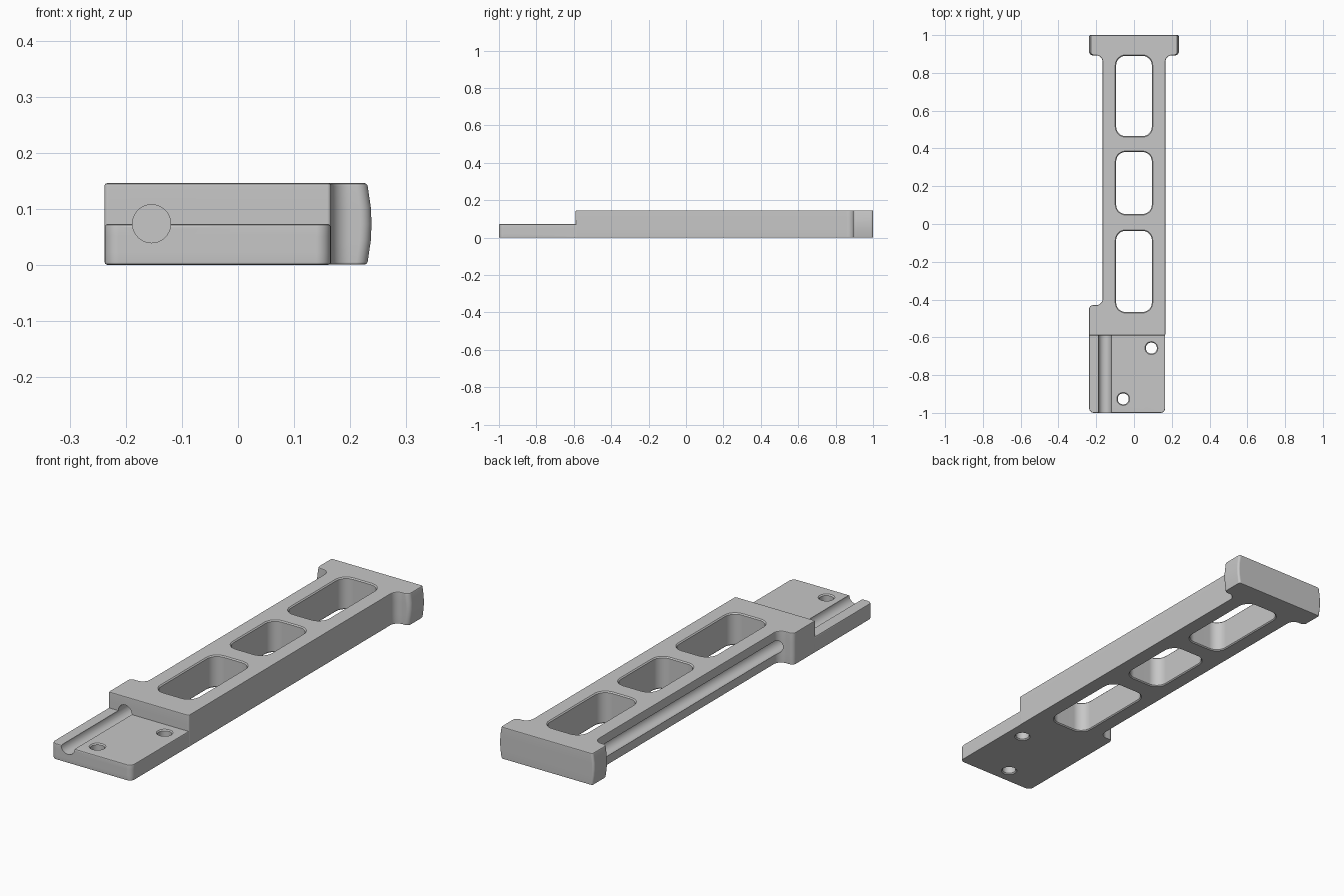
import bpy, bmesh, math
from mathutils import Vector, Matrix

cube = bpy.data.objects.get("Cube")
if cube:
    bpy.data.objects.remove(cube, do_unlink=True)

HEIGHT = 0.146
MID = HEIGHT / 2
EDGE = 0.005

grey = bpy.data.materials.new("matte_grey")
grey.use_nodes = True
colour = (0.57, 0.57, 0.57, 1)
grey.diffuse_color = colour
grey.node_tree.nodes["Principled BSDF"].inputs["Base Color"].default_value = colour


def rounded(corners, steps=8):
    """Points and outward normals through (x, y, radius) corners made into arcs."""
    out = []
    for i, (x, y, r) in enumerate(corners):
        p = Vector((x, y))
        a = (Vector(corners[i - 1][:2]) - p).normalized()
        b = (Vector(corners[(i + 1) % len(corners)][:2]) - p).normalized()
        side = 1 if a.y * b.x - a.x * b.y > 0 else -1
        centre = p + (a + b) * r
        for k in range(steps + 1):
            t = math.pi / 2 * k / steps
            spoke = -b * math.cos(t) - a * math.sin(t)
            out.append((centre + spoke * r, spoke * side))
    return out


def rectangle(x0, x1, y0, y1, r):
    return rounded([(x0, y0, r), (x1, y0, r), (x1, y1, r), (x0, y1, r)])


def soft_rims(z0, z1):
    """Levels (z, inset) of a block with rounded top and bottom rims."""
    low = [(0, EDGE), (EDGE * 0.3, EDGE * 0.3), (EDGE, 0)]
    middle = [(z0 + (z1 - z0) * f, 0) for f in (0.3, 0.5, 0.7)]
    return ([(z0 + z, inset) for z, inset in low] + middle
            + [(z1 - z, inset) for z, inset in reversed(low)])


def flared(z1):
    """Levels of a through cutter that chamfers both mouths of its hole."""
    return [(-EDGE, -2 * EDGE), (EDGE, 0), (z1 - EDGE, 0), (z1 + EDGE, -2 * EDGE)]


def new_object(name, bm):
    bmesh.ops.recalc_face_normals(bm, faces=bm.faces[:])
    mesh = bpy.data.meshes.new(name)
    bm.to_mesh(mesh)
    bm.free()
    mesh.materials.append(grey)
    obj = bpy.data.objects.new(name, mesh)
    bpy.context.collection.objects.link(obj)
    return obj


def prism(name, outline, levels):
    bm = bmesh.new()
    rings = [[bm.verts.new((*(p - normal * inset), z)) for p, normal in outline]
             for z, inset in levels]
    n = len(outline)
    for low, high in zip(rings, rings[1:]):
        for i in range(n):
            j = (i + 1) % n
            bm.faces.new((low[i], low[j], high[j], high[i]))
    bm.faces.new(rings[0][::-1])
    bm.faces.new(rings[-1])
    return new_object(name, bm)


helpers = []


def combine(target, helper, operation='DIFFERENCE'):
    helper.hide_render = True
    helpers.append(helper)
    mod = target.modifiers.new(helper.name, 'BOOLEAN')
    mod.operation = operation
    mod.solver = 'EXACT'
    mod.object = helper


# Beam with a crosspiece at the back and a side lug in front
body = prism("slotted_bar", rounded([
    (0.166, -0.59, 0.007), (0.166, 0.893, 0.035), (0.238, 0.893, 0.02), (0.238, 1, 0.01),
    (-0.238, 1, 0.01), (-0.238, 0.893, 0.02), (-0.166, 0.893, 0.035),
    (-0.166, -0.43, 0.035), (-0.238, -0.43, 0.02), (-0.238, -0.59, 0.007)]),
    soft_rims(0.0004, HEIGHT))

# Crosspiece ends bulge slightly at mid height
for v in body.data.vertices:
    if v.co.y > 0.8 and abs(v.co.x) > 0.21:
        v.co.x -= math.copysign(0.008, v.co.x) * ((v.co.z - MID) / MID) ** 2

# Half-height mounting tab, running on into the lug
combine(body, prism("mounting_tab", rectangle(-0.2375, 0.165, -1, -0.51, 0.025),
                    soft_rims(0, MID)), 'UNION')

# Three windows through the beam
for i, (y0, y1) in enumerate([(-0.466, -0.036), (0.053, 0.381), (0.465, 0.89)]):
    combine(body, prism(f"window_cutter_{i}",
                        rectangle(-0.0945, 0.0945, y0, y1, 0.05), flared(HEIGHT)))

# Screw holes in the tab
HOLE = 0.029
for i, (x, y) in enumerate([(0.092, -0.657), (-0.057, -0.926)]):
    combine(body, prism(f"screw_hole_cutter_{i}",
                        rectangle(x - HOLE, x + HOLE, y - HOLE, y + HOLE, HOLE - 0.001),
                        flared(MID)))

# Rod channel along the side, closed by the crosspiece
bm = bmesh.new()
bmesh.ops.create_cone(bm, cap_ends=True, segments=40, radius1=0.034, radius2=0.034, depth=2,
                      matrix=Matrix.Translation((-0.154, -0.1, MID + 0.0005))
                      @ Matrix.Rotation(math.pi / 2, 4, 'X'))
combine(body, new_object("channel_cutter", bm))

# Apply the steps, drop the helpers and shade
bpy.ops.object.select_all(action='DESELECT')
body.select_set(True)
bpy.context.view_layer.objects.active = body
for name in [m.name for m in body.modifiers]:
    bpy.ops.object.modifier_apply(modifier=name)
for helper in helpers:
    bpy.data.objects.remove(helper, do_unlink=True)
bpy.ops.object.shade_smooth_by_angle(angle=math.radians(25))
weighted = body.modifiers.new("flat_faces", 'WEIGHTED_NORMAL')
weighted.keep_sharp = True
